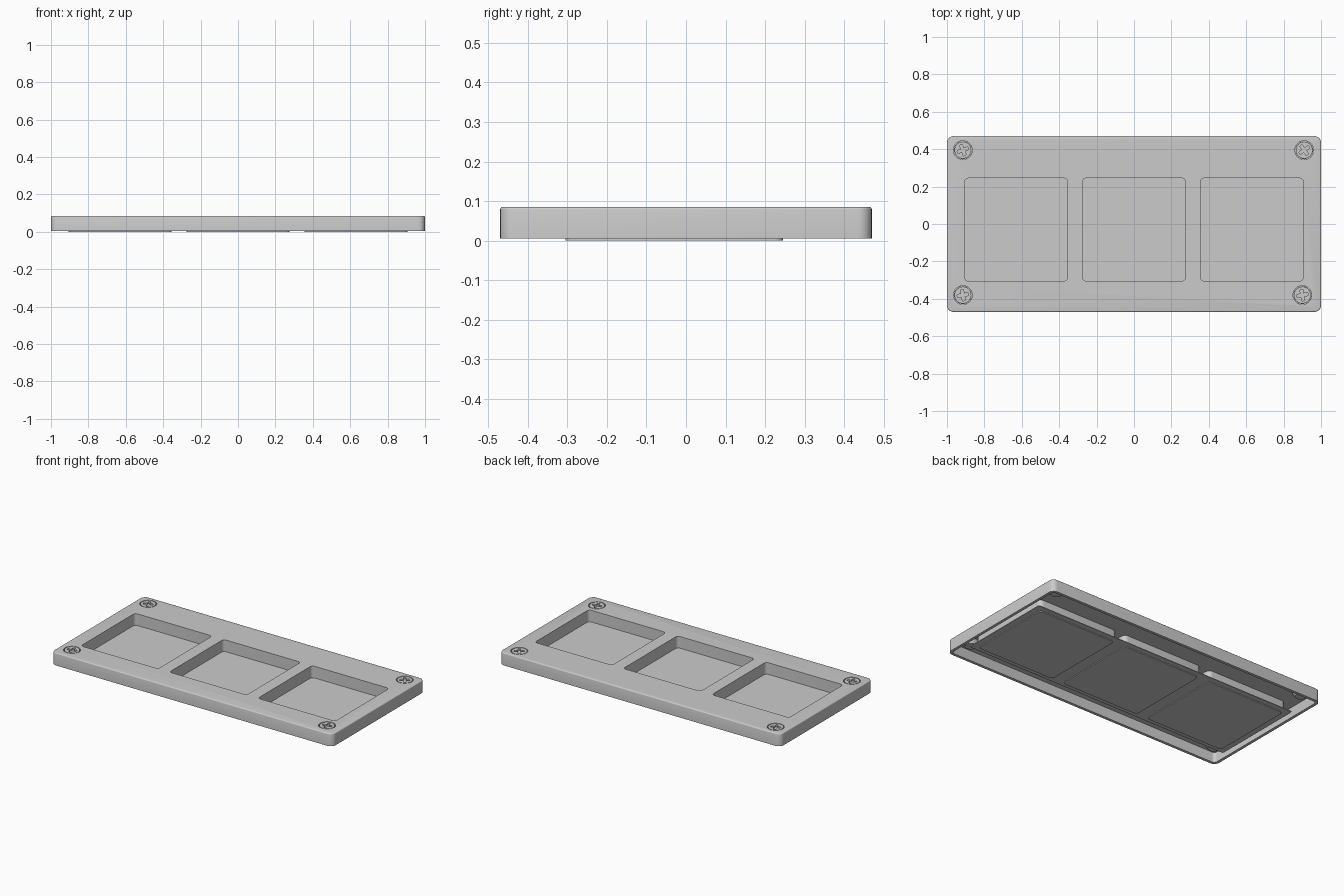
import bpy, bmesh, math
from mathutils import Matrix

if "Cube" in bpy.data.objects:
    bpy.data.objects.remove(bpy.data.objects["Cube"], do_unlink=True)

grey = bpy.data.materials.new("light grey")
grey.use_nodes = True
colour = (0.6, 0.6, 0.6, 1)
grey.diffuse_color = colour
grey.node_tree.nodes["Principled BSDF"].inputs["Base Color"].default_value = colour


def make(name, bm):
    bmesh.ops.recalc_face_normals(bm, faces=bm.faces)
    mesh = bpy.data.meshes.new(name)
    bm.to_mesh(mesh)
    bm.free()
    mesh.materials.append(grey)
    ob = bpy.data.objects.new(name, mesh)
    bpy.context.collection.objects.link(ob)
    return ob


def rounded_box(name, x0, x1, y0, y1, z0, z1, r, top_bevel=0):
    """Box with rounded vertical corners and an optional rounded top edge."""
    bm = bmesh.new()
    bmesh.ops.create_cube(bm, size=1)
    for v in bm.verts:
        v.co = ((x0 + x1) / 2 + v.co.x * (x1 - x0),
                (y0 + y1) / 2 + v.co.y * (y1 - y0),
                (z0 + z1) / 2 + v.co.z * (z1 - z0))
    upright = [e for e in bm.edges if abs(e.verts[0].co.z - e.verts[1].co.z) > 1e-5]
    bmesh.ops.bevel(bm, geom=upright, offset=r, segments=6, profile=0.5, affect='EDGES')
    if top_bevel:
        rim = [e for e in bm.edges if all(v.co.z > z1 - 1e-5 for v in e.verts)]
        bmesh.ops.bevel(bm, geom=rim, offset=top_bevel, segments=3, profile=0.5, affect='EDGES')
    return make(name, bm)


def cylinder(name, x, y, z0, z1, r_low, r_high):
    bm = bmesh.new()
    bmesh.ops.create_cone(bm, cap_ends=True, segments=32, radius1=r_low, radius2=r_high,
                          depth=z1 - z0, matrix=Matrix.Translation((x, y, (z0 + z1) / 2)))
    return make(name, bm)


def combine(target, other, operation):
    """Apply a boolean and discard the helper object."""
    other.hide_render = True
    mod = target.modifiers.new("cut", 'BOOLEAN')
    mod.object, mod.operation, mod.solver = other, operation, 'EXACT'
    bpy.context.view_layer.objects.active = target
    bpy.ops.object.modifier_apply(modifier=mod.name)
    bpy.data.objects.remove(other, do_unlink=True)


def smooth(ob):
    bpy.ops.object.select_all(action='DESELECT')
    ob.select_set(True)
    bpy.context.view_layer.objects.active = ob
    bpy.ops.object.shade_smooth_by_angle(angle=math.radians(35))


BOTTOM, TOP, ROOF = 0.005, 0.085, 0.07
POCKETS = (-0.63, 0, 0.63)
HALF, FRONT, BACK, WALL = 0.275, -0.305, 0.245, 0.012
SCREWS = ((-0.915, 0.395, 20), (0.91, 0.395, 35), (0.9, -0.38, 10), (-0.915, -0.38, 10))

# Hollow cover, open underneath
cover = rounded_box("cover", -1, 1, -0.47, 0.47, BOTTOM, TOP, 0.035, 0.006)
combine(cover, rounded_box("cavity", -0.982, 0.982, -0.452, 0.452, -0.1, ROOF, 0.02), 'DIFFERENCE')

# Walled square pockets
for x in POCKETS:
    combine(cover, rounded_box("pocket_wall", x - HALF - WALL, x + HALF + WALL, FRONT - WALL,
                               BACK + WALL, 0.0095, 0.078, 0.03), 'UNION')
    combine(cover, rounded_box("pocket_hole", x - HALF, x + HALF, FRONT, BACK,
                               -0.1, 0.2, 0.02), 'DIFFERENCE')

# Countersunk screw seats
for x, y, turn in SCREWS:
    combine(cover, cylinder("seat_boss", x, y, 0.045, 0.078, 0.035, 0.055), 'UNION')
    combine(cover, cylinder("seat_hole", x, y, 0.068, 0.1, 0.05, 0.05), 'DIFFERENCE')
smooth(cover)

# Screws with cross recesses
for i, (x, y, turn) in enumerate(SCREWS):
    screw = cylinder(f"screw_{i + 1}", x, y, 0.066, 0.0845, 0.045, 0.045)
    for angle in (turn, turn + 90):
        slot = rounded_box("slot", -0.031, 0.031, -0.008, 0.008, 0.074, 0.1, 0.005)
        slot.data.transform(Matrix.Translation((x, y, 0)) @
                            Matrix.Rotation(math.radians(angle), 4, 'Z'))
        combine(screw, slot, 'DIFFERENCE')
    smooth(screw)

# Base plate closing the pockets, with three raised pads below
rounded_box("base_plate", -0.945, 0.945, -0.335, 0.28, BOTTOM, 0.01, 0.01)
for side, x in zip(("right", "middle", "left"), POCKETS):
    smooth(rounded_box(f"{side}_pad", x - HALF, x + HALF, FRONT, BACK, 0, 0.0055, 0.02))
